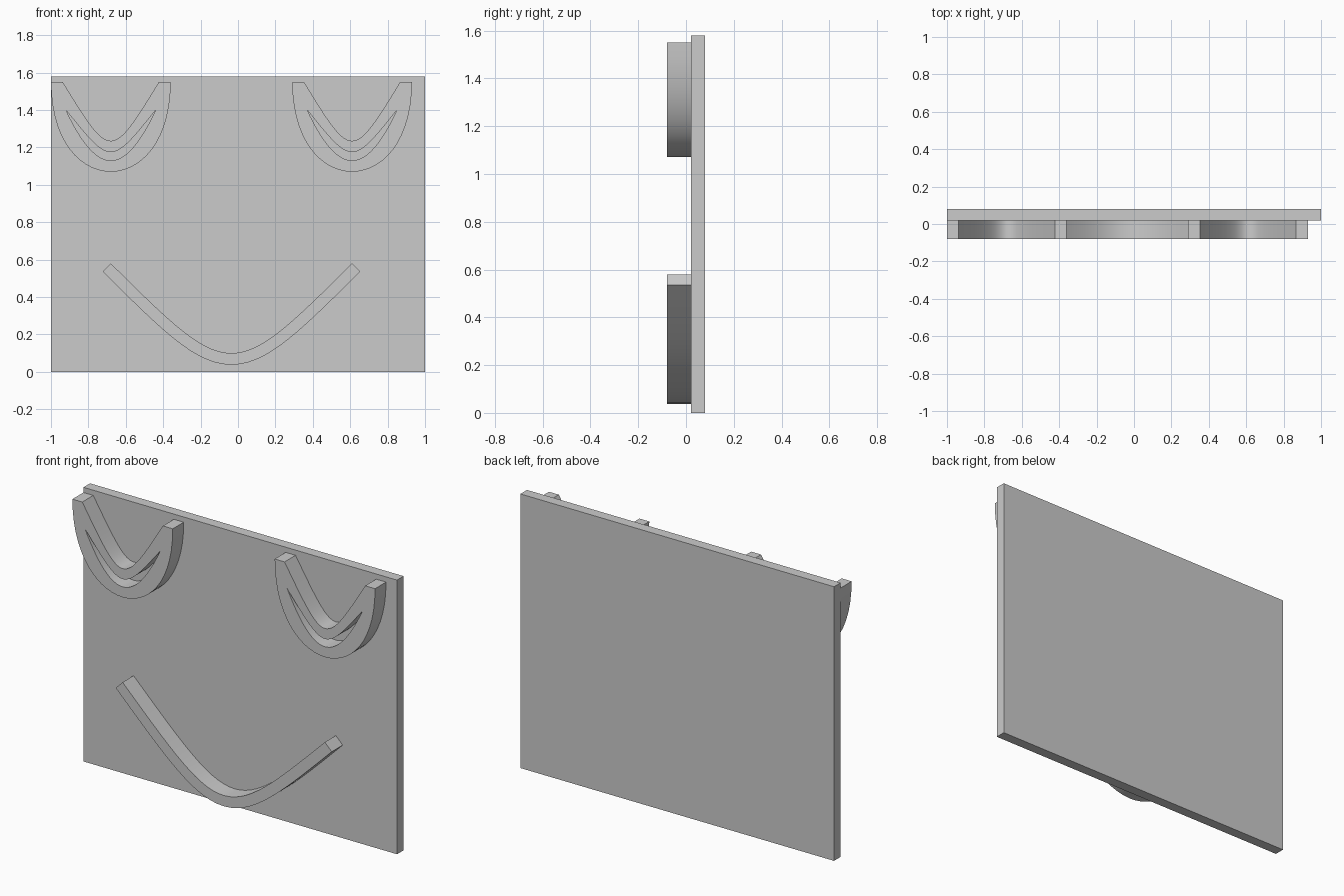
import bpy, bmesh
from math import pi
from mathutils import Vector, Matrix

if "Cube" in bpy.data.objects:
    bpy.data.objects.remove(bpy.data.objects["Cube"])


def arc(half, top, bottom, handle, n=28):
    """Symmetric hanging bezier from (-half, top) to (half, top)."""
    low = top - (top - bottom) / 0.75
    pts = []
    for i in range(n + 1):
        t = i / n
        s = 1 - t
        x = half * (t**3 - s**3) + handle * 3 * s * t * (t - s)
        z = top * (s**3 + t**3) + low * 3 * s * t
        pts.append(Vector((x, z)))
    return pts


def offset(pts, d):
    """Shift a path sideways (downwards for a left-to-right path)."""
    out = []
    for i, p in enumerate(pts):
        t = (pts[min(i + 1, len(pts) - 1)] - pts[max(i - 1, 0)]).normalized()
        out.append(p + Vector((t.y, -t.x)) * d)
    return out


def relief(name, outlines, cx):
    """Extruded flat shape; later outlines inside the first become holes."""
    cu = bpy.data.curves.new(name + "_outline", 'CURVE')
    cu.dimensions = '2D'
    cu.fill_mode = 'BOTH'
    cu.extrude = 0.05
    for pts in outlines:
        sp = cu.splines.new('POLY')
        sp.points.add(len(pts) - 1)
        for q, p in zip(sp.points, pts):
            q.co = (p.x, p.y, 0, 1)
        sp.use_cyclic_u = True
    tmp = bpy.data.objects.new(name + "_outline", cu)
    bpy.context.collection.objects.link(tmp)
    bpy.context.view_layer.update()
    me = bpy.data.meshes.new_from_object(
        tmp.evaluated_get(bpy.context.evaluated_depsgraph_get()))
    bpy.data.objects.remove(tmp)

    # Stand the shape upright in front of the plate
    bm = bmesh.new()
    bm.from_mesh(me)
    bmesh.ops.remove_doubles(bm, verts=bm.verts, dist=0.0005)
    bm.transform(Matrix.Translation((cx, -0.03, 0)) @ Matrix.Rotation(pi / 2, 4, 'X'))
    bmesh.ops.recalc_face_normals(bm, faces=bm.faces)
    bm.to_mesh(me)
    bm.free()
    me.name = name
    ob = bpy.data.objects.new(name, me)
    bpy.context.collection.objects.link(ob)
    bpy.ops.object.select_all(action='DESELECT')
    ob.select_set(True)
    bpy.context.view_layer.objects.active = ob
    bpy.ops.object.shade_smooth_by_angle(angle=pi / 6)


# Back plate
bpy.ops.mesh.primitive_cube_add(size=1, location=(0, 0.05, 0.79))
plate = bpy.context.object
plate.name = "back_plate"
plate.scale = (2, 0.06, 1.58)
bpy.ops.object.transform_apply(location=False, rotation=False, scale=True)

# Eyes: thick crescents with a thin crescent slot
eye = arc(0.32, 1.55, 1.07, 0.32) + arc(0.257, 1.55, 1.235, 0.0)[::-1]
slot = arc(0.24, 1.40, 1.13, 0.07) + arc(0.24, 1.40, 1.175, 0.0)[1:-1][::-1]
for side, cx in (("left", -0.68), ("right", 0.61)):
    relief(side + "_eye", [eye, slot], cx)

# Mouth: curved bar of even width
upper = arc(0.645, 0.58, 0.10, 0.0)
relief("mouth", [offset(upper, 0.062) + upper[::-1]], -0.035)
